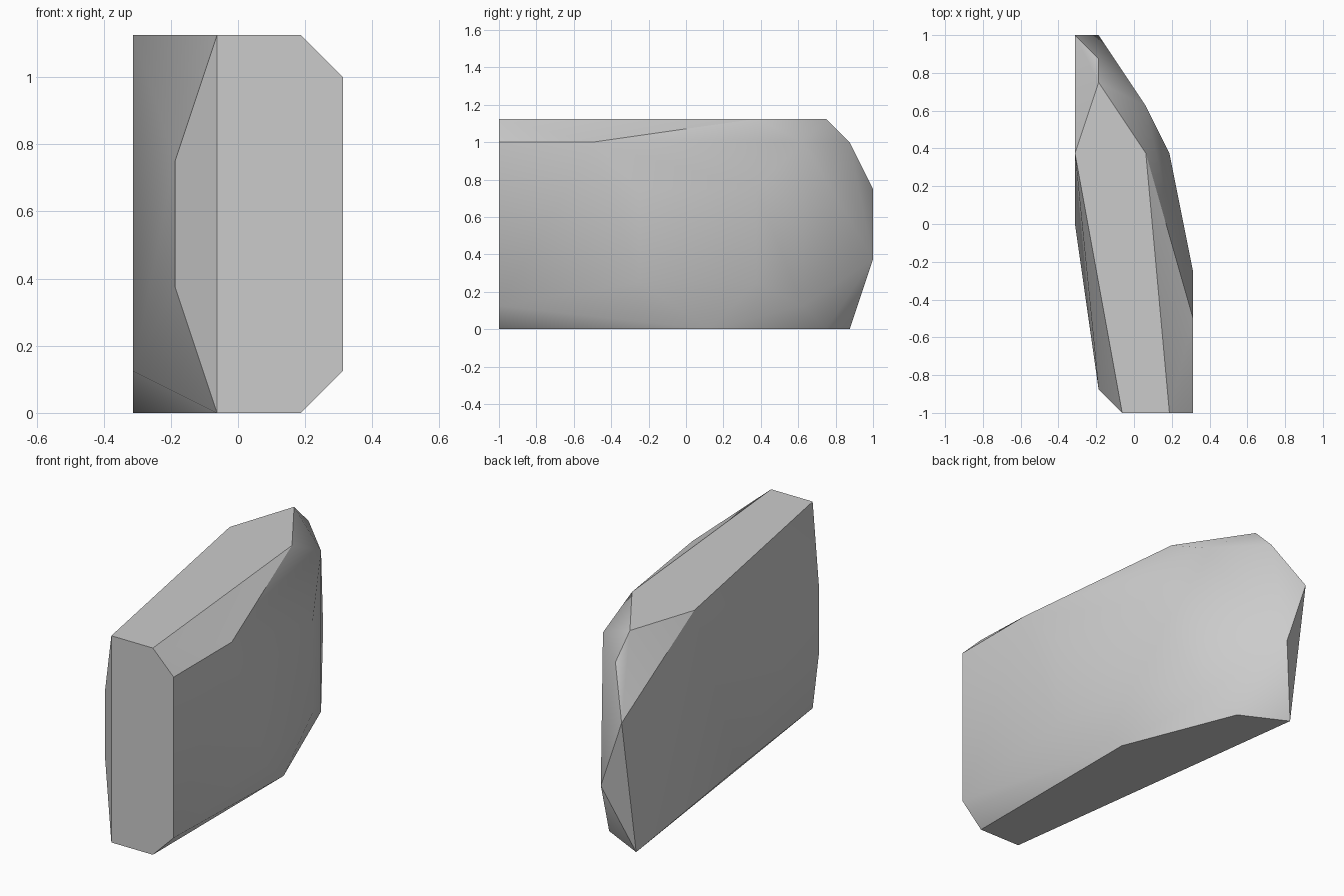
import bpy, bmesh, math

old = bpy.data.objects.get("Cube")
if old:
    bpy.data.objects.remove(old, do_unlink=True)

STEP = 1 / 16  # the boulder's corners lie on a coarse lattice

# Stone colour
stone = bpy.data.materials.new("stone_grey")
stone.use_nodes = True
grey = (0.6, 0.6, 0.6, 1)
stone.diffuse_color = grey
stone.node_tree.nodes["Principled BSDF"].inputs["Base Color"].default_value = grey

# Corners of the slab, in lattice steps
front = [(-1, -16, 0), (3, -16, 0), (5, -16, 2), (5, -16, 16), (3, -16, 18), (-1, -16, 18)]
front_chamfer = [(-3, -14, 6), (-3, -14, 12)]
top = [(1, 6, 18), (-3, 12, 18), (-5, 6, 18)]
bottom = [(3, 2, 0), (-1, 12, 0), (-5, 14, 0)]
broad_sides = [(5, -8, 16), (5, -4, 12), (5, -4, 4), (3, 6, 12), (3, 6, 4), (-5, 0, 2)]
back = [(1, 10, 16), (1, 10, 2), (-3, 14, 16), (-5, 16, 12), (-3, 16, 6)]

# Wrap the corners in a faceted skin
bm = bmesh.new()
for corner in front + front_chamfer + top + bottom + broad_sides + back:
    bm.verts.new([c * STEP for c in corner])
hull = bmesh.ops.convex_hull(bm, input=bm.verts)
loose = [v for v in bm.verts if not v.link_faces]
bmesh.ops.delete(bm, geom=loose, context='VERTS')
bmesh.ops.dissolve_limit(bm, angle_limit=math.radians(0.5), verts=bm.verts, edges=bm.edges)
bmesh.ops.recalc_face_normals(bm, faces=bm.faces)

mesh = bpy.data.meshes.new("boulder")
bm.to_mesh(mesh)
bm.free()
mesh.materials.append(stone)
boulder = bpy.data.objects.new("boulder", mesh)
bpy.context.collection.objects.link(boulder)

# Soften shallow facets, keep hard edges
bpy.ops.object.select_all(action='DESELECT')
boulder.select_set(True)
bpy.context.view_layer.objects.active = boulder
bpy.ops.object.shade_smooth_by_angle(angle=math.radians(30))
